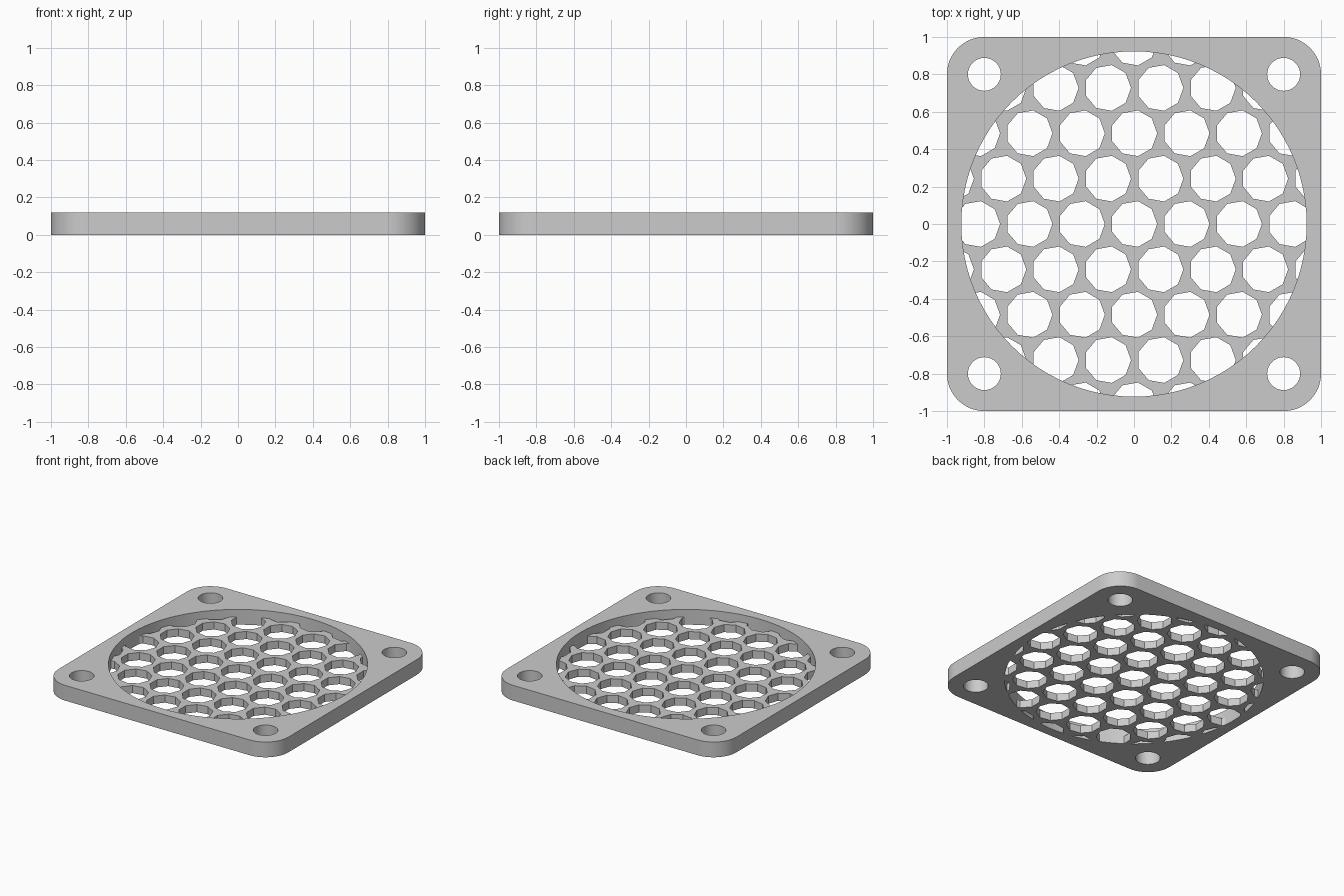
import bpy
import bmesh
import math
from mathutils import Matrix

cube = bpy.data.objects.get("Cube")
if cube:
    bpy.data.objects.remove(cube, do_unlink=True)

HEIGHT = 0.12        # frame thickness
GRILLE = 0.06        # grille thickness
BORE = 0.923         # radius of the round opening
BOLT = 0.8           # bolt hole offset
PITCH = 0.28         # spacing of the grille holes
HOLE = 0.124         # radius of the grille holes

grey = bpy.data.materials.new("light_grey")
grey.use_nodes = True
grey.diffuse_color = (0.6, 0.6, 0.6, 1)
grey.node_tree.nodes["Principled BSDF"].inputs["Base Color"].default_value = (0.6, 0.6, 0.6, 1)


def ring(x, y, radius, sides):
    return [(x + radius * math.cos(math.tau * i / sides),
             y + radius * math.sin(math.tau * i / sides)) for i in range(sides)]


def prisms(name, outlines, low, high):
    """Object made of one upright prism per outline."""
    bm = bmesh.new()
    for outline in outlines:
        base = bm.faces.new([bm.verts.new((x, y, low)) for x, y in outline])
        top = bmesh.ops.extrude_face_region(bm, geom=[base])["geom"]
        bmesh.ops.translate(bm, vec=(0, 0, high - low),
                            verts=[g for g in top if isinstance(g, bmesh.types.BMVert)])
    bmesh.ops.recalc_face_normals(bm, faces=bm.faces)
    mesh = bpy.data.meshes.new(name)
    bm.to_mesh(mesh)
    bm.free()
    obj = bpy.data.objects.new(name, mesh)
    bpy.context.collection.objects.link(obj)
    mesh.materials.append(grey)
    return obj


def cut(obj, cutter):
    """Subtract the cutter, then discard it."""
    cutter.hide_render = True
    mod = obj.modifiers.new("cut", "BOOLEAN")
    mod.operation = "DIFFERENCE"
    mod.solver = "EXACT"
    mod.object = cutter
    bpy.ops.object.select_all(action="DESELECT")
    bpy.context.view_layer.objects.active = obj
    obj.select_set(True)
    bpy.ops.object.modifier_apply(modifier=mod.name)
    bpy.data.objects.remove(cutter, do_unlink=True)
    bpy.ops.object.shade_smooth_by_angle(angle=math.radians(30))


# Square frame with rounded corners, round opening and bolt holes
corner_steps = 16
outline = []
for quarter, (sx, sy) in enumerate([(1, 1), (-1, 1), (-1, -1), (1, -1)]):
    for i in range(corner_steps + 1):
        a = math.pi / 2 * (quarter + i / corner_steps)
        outline.append((sx * BOLT + 0.2 * math.cos(a), sy * BOLT + 0.2 * math.sin(a)))
frame = prisms("frame", [outline], 0, HEIGHT)
openings = [ring(0, 0, BORE, 96)]
openings += [ring(sx * BOLT, sy * BOLT, 0.088, 32) for sx in (-1, 1) for sy in (-1, 1)]
cut(frame, prisms("frame_cutter", openings, -0.1, HEIGHT + 0.1))

# Thin grille disc with staggered nine-sided holes
grille = prisms("grille", [ring(0, 0, BORE, 96)], 0, GRILLE)
holes = []
for row in range(-4, 5):
    y = row * PITCH * math.sqrt(3) / 2
    for column in range(-4, 5):
        x = (column + 0.5 * (row % 2)) * PITCH
        if math.hypot(x, y) < BORE + HOLE:
            holes.append(ring(x, y, HOLE, 9))
cut(grille, prisms("grille_cutter", holes, -0.1, GRILLE + 0.1))
